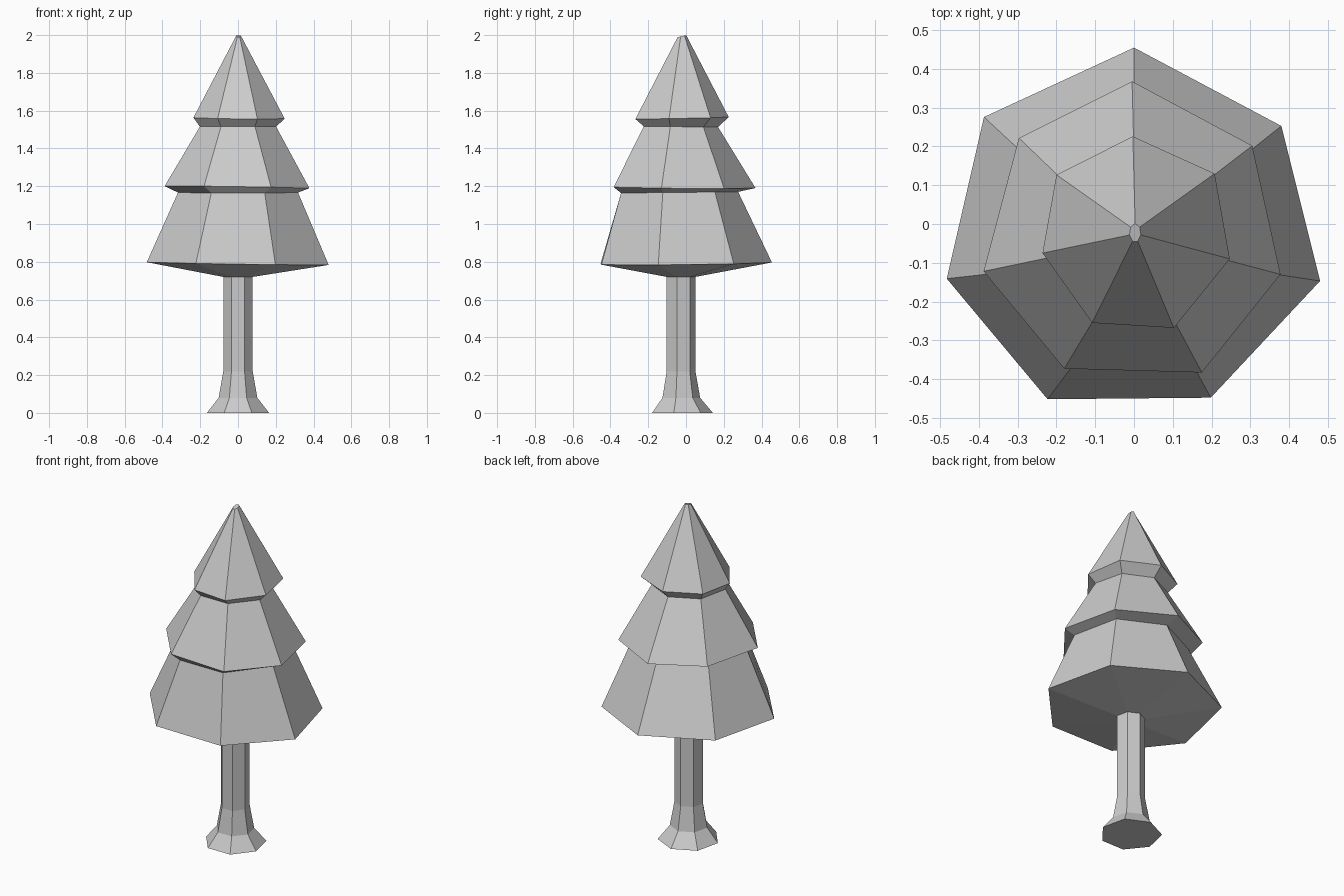
import bpy, bmesh
from math import sin, cos, pi

if "Cube" in bpy.data.objects:
    bpy.data.objects.remove(bpy.data.objects["Cube"])

SIDES = 7


def ring(rx, z, cx=0.0, cy=-0.03, ry=None, tilt=0.0):
    """Seven-sided ring with one corner pointing to the back (+y)."""
    ry = ry or rx
    pts = []
    for i in range(SIDES):
        a = pi / 2 + 2 * pi * i / SIDES
        y = cy + ry * sin(a)
        pts.append((cx + rx * cos(a), y, z + tilt * (y - cy)))
    return pts


def rim(xy, z, slope_x, slope_y):
    """Uneven hand-shaped rim, slightly tilted."""
    return [(x, y, z + slope_x * x + slope_y * y) for x, y in xy]


def loft(name, rings, cap_bottom=False, cap_top=False):
    bm = bmesh.new()
    loops = [[bm.verts.new(p) for p in r] for r in rings]
    for lo, hi in zip(loops, loops[1:]):
        for i in range(SIDES):
            j = (i + 1) % SIDES
            bm.faces.new((lo[i], lo[j], hi[j], hi[i]))
    if cap_bottom:
        bm.faces.new(loops[0][::-1])
    if cap_top:
        bm.faces.new(loops[-1])
    mesh = bpy.data.meshes.new(name)
    bm.to_mesh(mesh)
    bm.free()
    obj = bpy.data.objects.new(name, mesh)
    bpy.context.collection.objects.link(obj)
    return obj


# Trunk with flared foot
loft("trunk", [
    ring(0.169, 0.0, cy=-0.027),
    ring(0.105, 0.08),
    ring(0.08, 0.22),
    ring(0.08, 0.72),
], cap_bottom=True)

# Irregular rims of the three branch tiers, from the back corner to the left
low = [(0, .455), (-.387, .276), (-.483, -.141), (-.223, -.452),
       (.198, -.448), (.48, -.147), (.38, .253)]
mid = [(-.005, .368), (-.297, .222), (-.388, -.122), (-.18, -.373),
       (.175, -.383), (.378, -.13), (.305, .202)]
top = [(-.003, .226), (-.2, .127), (-.236, -.075), (-.108, -.255),
       (.103, -.268), (.247, -.09), (.208, .13)]

# Foliage: underside, three stepped tiers and small blunt tip
loft("foliage", [
    ring(0.08, 0.72),
    rim(low, 0.792, -0.015, 0.01),
    ring(0.326, 1.167, cy=-0.05, tilt=0.01),
    rim(mid, 1.194, -0.015, -0.01),
    ring(0.207, 1.515, cy=-0.037, tilt=-0.01),
    rim(top, 1.562, -0.01, 0.02),
    ring(0.015, 1.994, cx=0.003, cy=-0.023, ry=0.024, tilt=0.24),
], cap_top=True)
